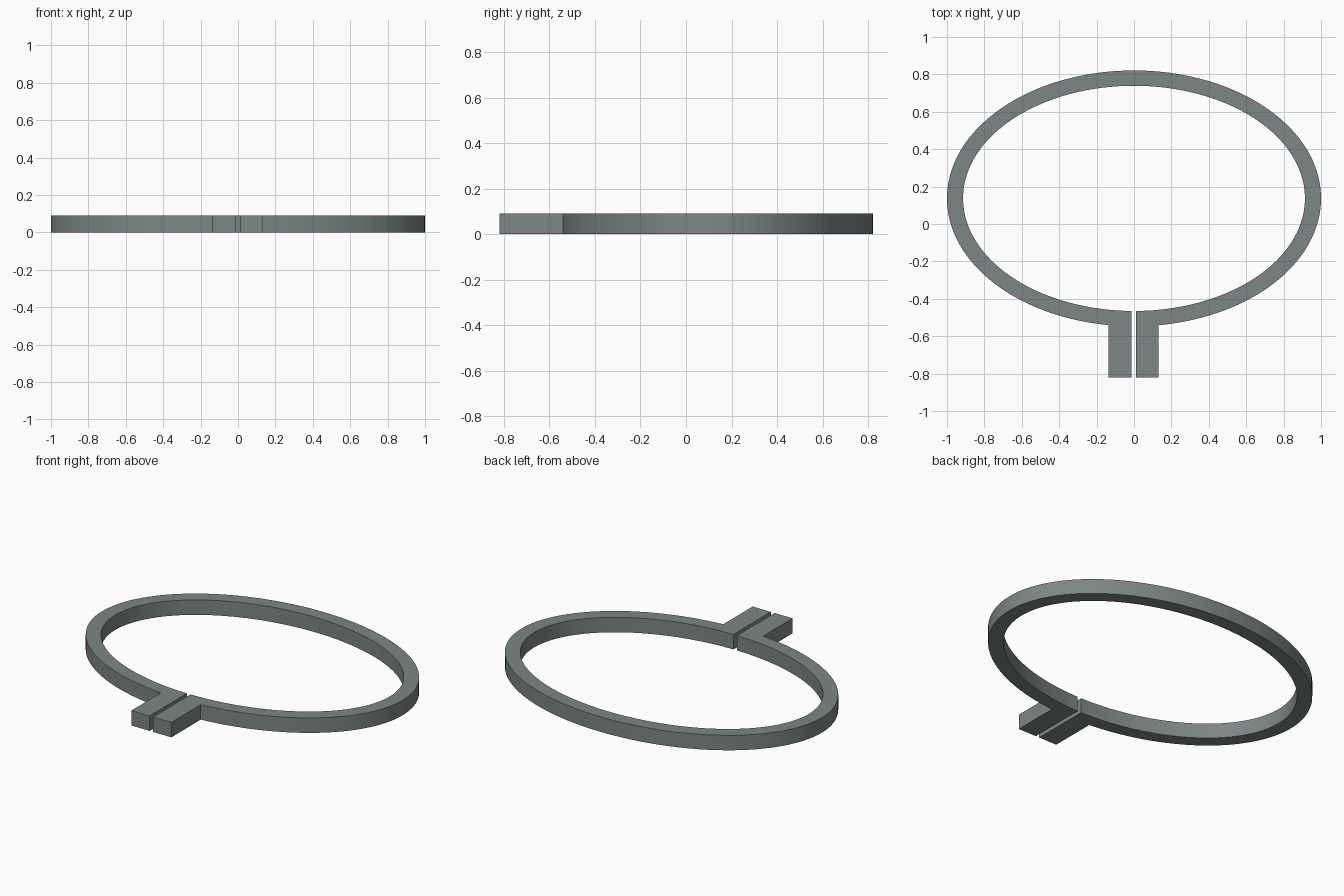
import bpy, bmesh, math

if "Cube" in bpy.data.objects:
    bpy.data.objects.remove(bpy.data.objects["Cube"])

HEIGHT = 0.09
CY = 0.137            # centre of the oval in y
OUTER = (1.0, 0.684)  # oval radii
INNER = (0.914, 0.602)
TAB_END = -0.82
LEFT = (-0.135, -0.014)   # tab extents in x
RIGHT = (0.01, 0.131)
SEGMENTS = 128


def bottom_angle(radii, x):
    """Angle, from straight down and counter-clockwise, where the oval reaches x."""
    return math.asin(x / radii[0])


def oval(radii, a):
    return (radii[0] * math.sin(a), CY - radii[1] * math.cos(a), 0)


bm = bmesh.new()


def arc(radii, a0, a1, n):
    return [bm.verts.new(oval(radii, a0 + (a1 - a0) * i / n)) for i in range(n + 1)]


# Oval band, open at the front between the two tabs
rims = []
for radii in (OUTER, INNER):
    start = bottom_angle(radii, RIGHT[1])
    end = 2 * math.pi + bottom_angle(radii, LEFT[0])
    rims.append(arc(radii, start, end, SEGMENTS))
outer, inner = rims
for i in range(SEGMENTS):
    bm.faces.new((outer[i], outer[i + 1], inner[i + 1], inner[i]))

# Clamp tabs, each topped by the last piece of the inner curve
for k, gap_x, side_x in ((0, RIGHT[0], RIGHT[1]), (-1, LEFT[1], LEFT[0])):
    curve = arc(INNER, bottom_angle(INNER, side_x), bottom_angle(INNER, gap_x), 4)[1:]
    ends = [bm.verts.new((x, TAB_END, 0)) for x in (gap_x, side_x)]
    bm.faces.new([outer[k], inner[k]] + curve + ends)

# Thicken the flat outline
result = bmesh.ops.extrude_face_region(bm, geom=bm.faces[:])
top = [v for v in result["geom"] if isinstance(v, bmesh.types.BMVert)]
bmesh.ops.translate(bm, vec=(0, 0, HEIGHT), verts=top)
bmesh.ops.recalc_face_normals(bm, faces=bm.faces[:])

mesh = bpy.data.meshes.new("clamp_ring")
bm.to_mesh(mesh)
bm.free()
ring = bpy.data.objects.new("clamp_ring", mesh)
bpy.context.collection.objects.link(ring)

grey = bpy.data.materials.new("steel_grey")
grey.diffuse_color = (0.205, 0.24, 0.24, 1)
grey.use_nodes = True
grey.node_tree.nodes["Principled BSDF"].inputs["Base Color"].default_value = grey.diffuse_color
mesh.materials.append(grey)

bpy.context.view_layer.objects.active = ring
ring.select_set(True)
bpy.ops.object.shade_smooth_by_angle(angle=math.radians(30))
